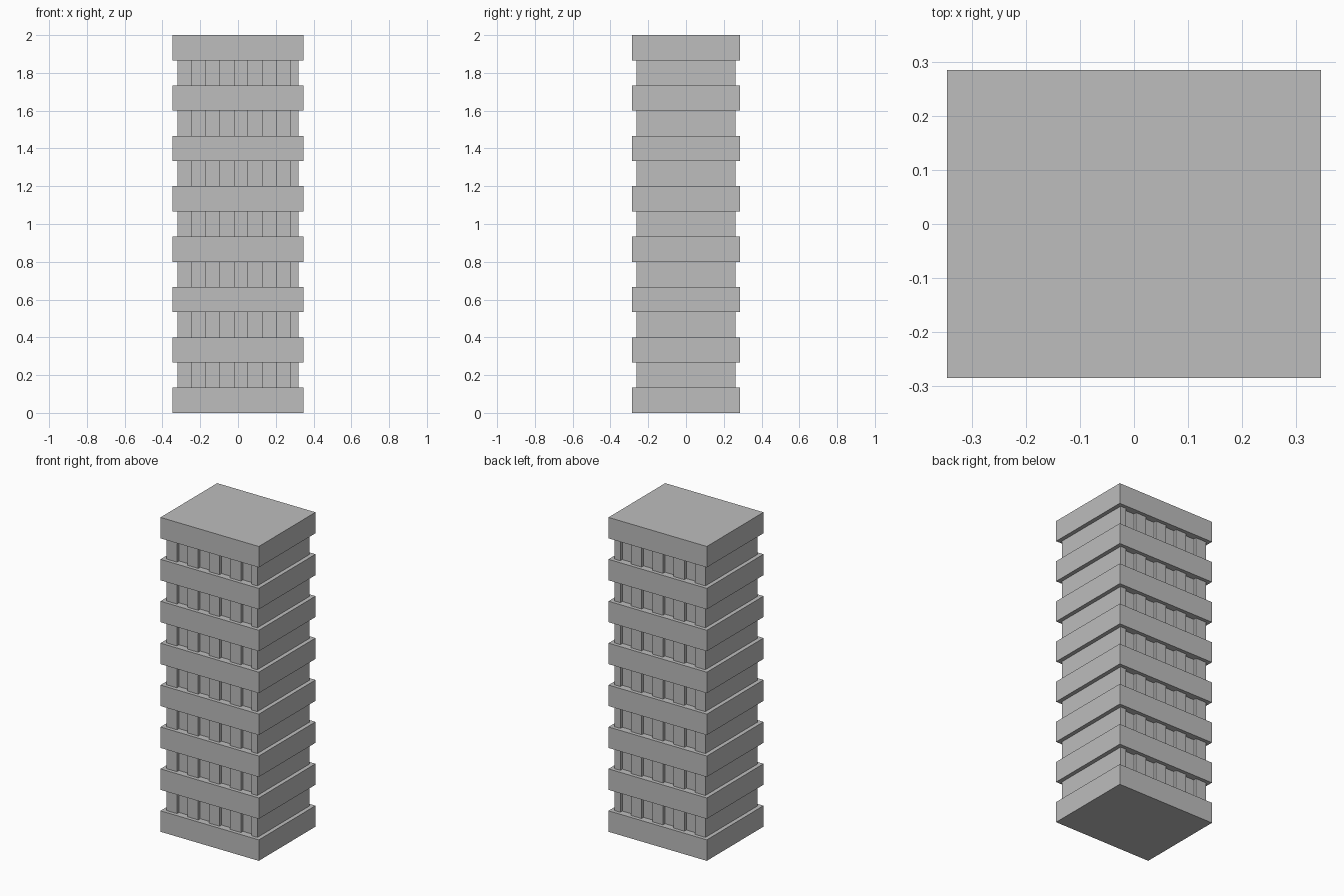
import bpy
import bmesh

cube = bpy.data.objects.get("Cube")
if cube:
    bpy.data.objects.remove(cube)

LEVEL = 2 / 15                   # every slab and storey has this height
SLAB_X, SLAB_Y = 0.346, 0.285    # half sizes
WALL_X, WALL_Y = 0.32, 0.262
WINDOW_W, RECESS = 0.075, 0.02
WINDOW_X = [-0.209 + 0.15 * i for i in range(4)]

concrete = bpy.data.materials.new("grey concrete")
concrete.use_nodes = True
grey = (0.51, 0.51, 0.51, 1)
concrete.diffuse_color = grey
concrete.node_tree.nodes["Principled BSDF"].inputs["Base Color"].default_value = grey


def extrude_outline(name, outline, z):
    """Raise a flat outline by one level."""
    bm = bmesh.new()
    base = bm.faces.new([bm.verts.new((x, y, z)) for x, y in outline])
    top = bmesh.ops.extrude_face_region(bm, geom=[base])
    verts = [v for v in top["geom"] if isinstance(v, bmesh.types.BMVert)]
    bmesh.ops.translate(bm, vec=(0, 0, LEVEL), verts=verts)
    bmesh.ops.recalc_face_normals(bm, faces=bm.faces)
    mesh = bpy.data.meshes.new(name)
    bm.to_mesh(mesh)
    bm.free()
    mesh.materials.append(concrete)
    obj = bpy.data.objects.new(name, mesh)
    bpy.context.collection.objects.link(obj)


# Wall outline: recessed windows along the front, repeated on the back
front = [(-WALL_X, -WALL_Y)]
for cx in WINDOW_X:
    left, right = cx - WINDOW_W / 2, cx + WINDOW_W / 2
    front += [(left, -WALL_Y), (left, RECESS - WALL_Y),
              (right, RECESS - WALL_Y), (right, -WALL_Y)]
front.append((WALL_X, -WALL_Y))
wall = front + [(x, -y) for x, y in reversed(front)]

slab = [(-SLAB_X, -SLAB_Y), (SLAB_X, -SLAB_Y), (SLAB_X, SLAB_Y), (-SLAB_X, SLAB_Y)]

# Alternate floor slabs and windowed storeys
for i in range(15):
    if i % 2 == 0:
        extrude_outline(f"floor_slab_{i // 2 + 1}", slab, i * LEVEL)
    else:
        extrude_outline(f"storey_wall_{i // 2 + 1}", wall, i * LEVEL)
